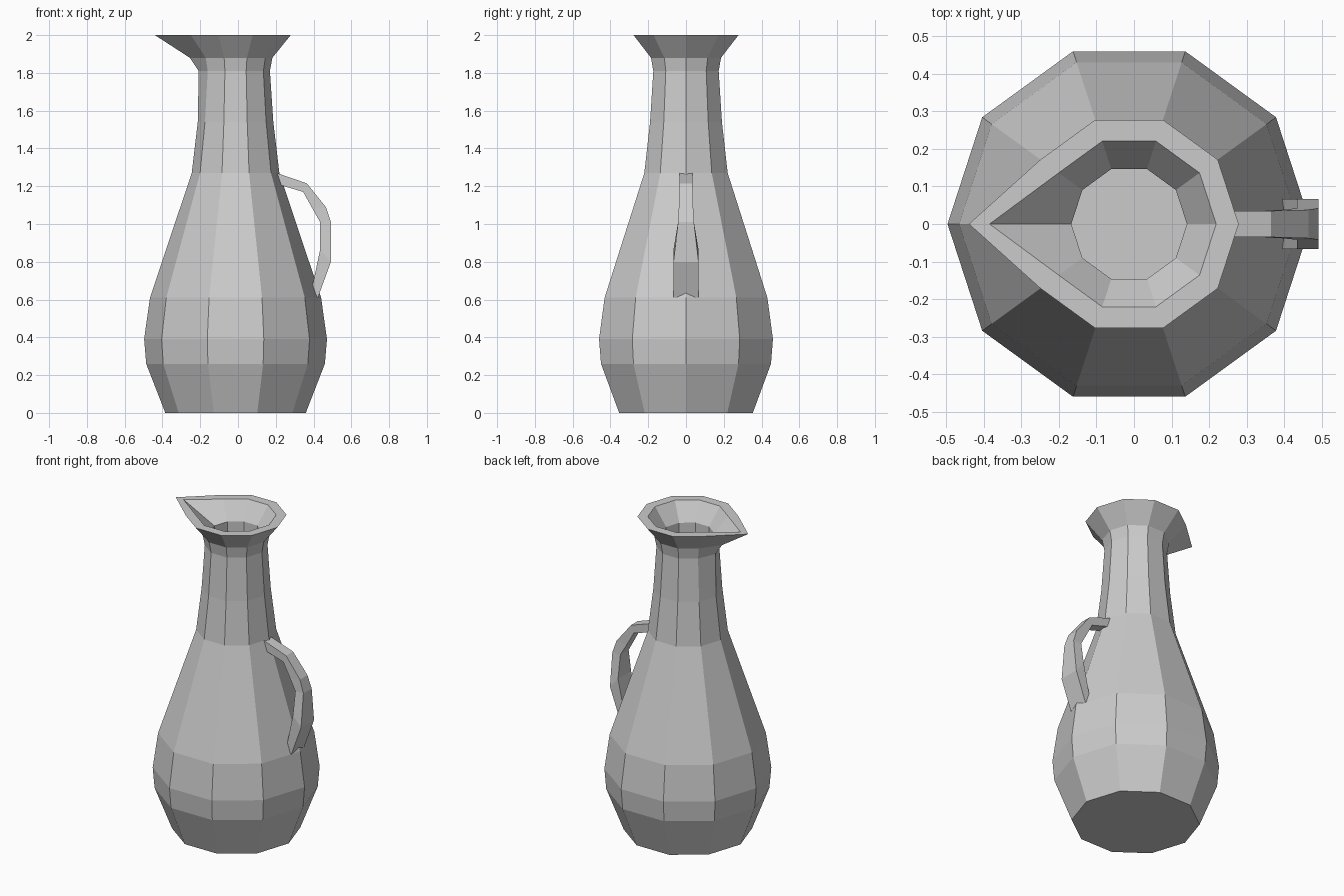
import bpy, bmesh, math

if "Cube" in bpy.data.objects:
    bpy.data.objects.remove(bpy.data.objects["Cube"])

CX = -0.013   # axis of the jug body
SIDES = 10


def make_object(name, bm):
    bmesh.ops.recalc_face_normals(bm, faces=bm.faces)
    me = bpy.data.meshes.new(name)
    bm.to_mesh(me)
    bm.free()
    ob = bpy.data.objects.new(name, me)
    bpy.context.collection.objects.link(ob)
    return ob


def loft(name, rings):
    """Skin a list of equal-length point rings and cap both ends."""
    bm = bmesh.new()
    loops = [[bm.verts.new(p) for p in ring] for ring in rings]
    n = len(loops[0])
    for a, b in zip(loops, loops[1:]):
        for i in range(n):
            j = (i + 1) % n
            bm.faces.new((a[i], a[j], b[j], b[i]))
    bm.faces.new(loops[0][::-1])
    bm.faces.new(loops[-1])
    return make_object(name, bm)


def ring(r, z, spout_x=None):
    pts = [(CX + r * math.cos(2 * math.pi * i / SIDES),
            r * math.sin(2 * math.pi * i / SIDES), z) for i in range(SIDES)]
    if spout_x is not None:          # pull the -x corner out into the spout
        pts[SIDES // 2] = (spout_x, 0, z)
    return pts


# Jug body: outside going up, over the rim, then down the inside to the floor
profile = [
    (0.372, 0.0), (0.473, 0.26), (0.484, 0.39), (0.453, 0.61),
    (0.232, 1.27), (0.2, 1.54), (0.182, 1.81, -0.208),
    (0.195, 1.88, -0.255), (0.292, 2.0, -0.44),
    (0.232, 2.0, -0.385), (0.154, 1.89), (0.154, 1.81), (0.17, 1.54),
    (0.202, 1.26), (0.42, 0.6), (0.45, 0.39), (0.44, 0.27), (0.35, 0.035),
]
loft("jug_body", [ring(*p) for p in profile])

# Handle: outer x, z, inner x, z, half width
sections = [
    (0.205, 1.27, 0.205, 1.212, 0.034),
    (0.365, 1.215, 0.345, 1.17, 0.035),
    (0.465, 1.09, 0.395, 1.08, 0.038),
    (0.492, 1.01, 0.435, 1.01, 0.042),
    (0.492, 0.80, 0.435, 0.865, 0.066),
    (0.423, 0.61, 0.385, 0.63, 0.066),
]
loft("handle", [[(ox, -w, oz), (ox, w, oz), (ix, w, iz), (ix, -w, iz)]
                for ox, oz, ix, iz, w in sections])
